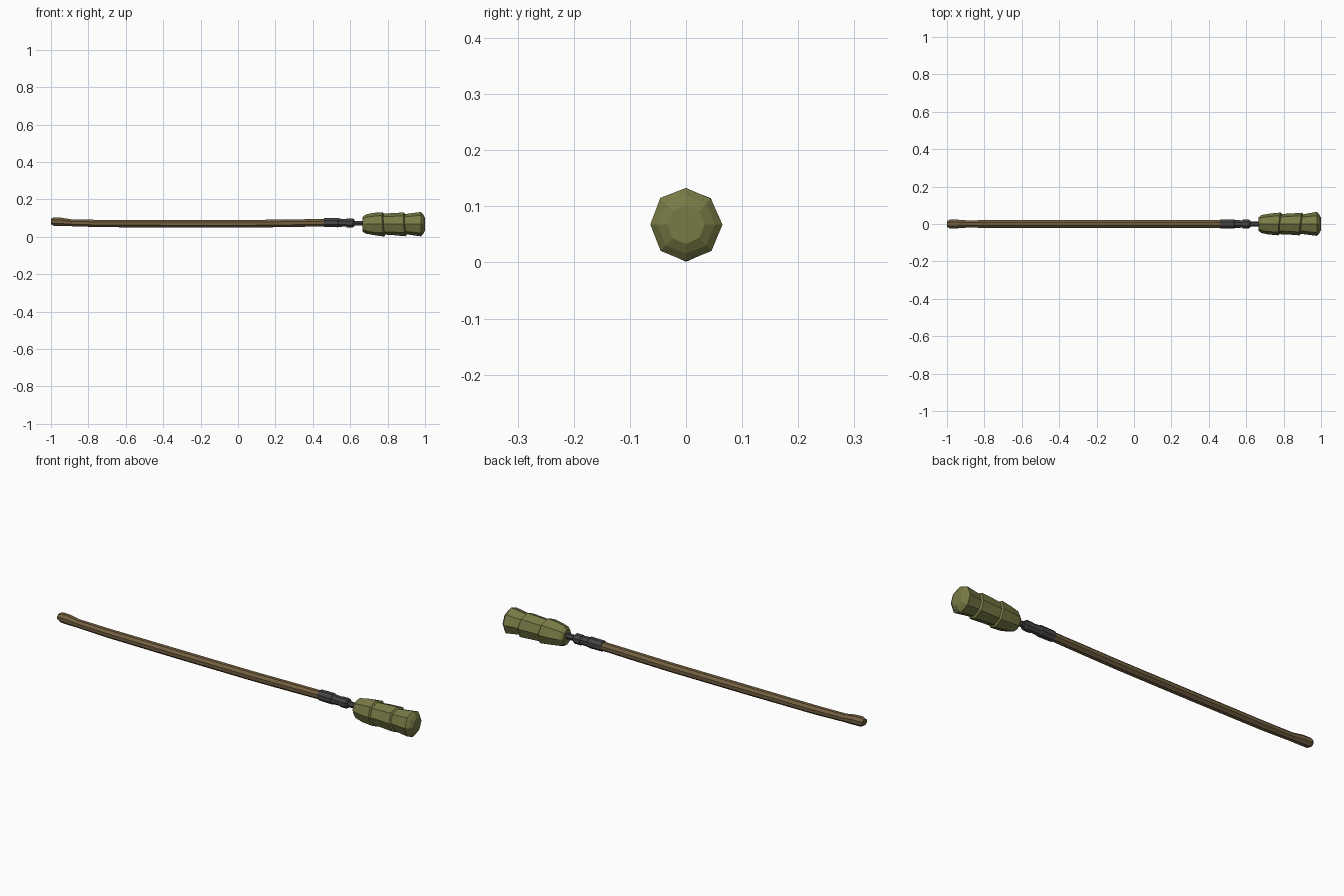
import bpy, bmesh, math, random
from mathutils import Vector

random.seed(4)


def material(name, rgb):
    m = bpy.data.materials.new(name)
    m.diffuse_color = (*rgb, 1)
    return m


wood = material("brown wood", (0.17, 0.115, 0.053))
iron = material("dark iron", (0.062, 0.056, 0.056))
olive = material("olive cloth", (0.19, 0.195, 0.06))


def lathe(name, stations, mat, sides=8, turn=0.0, slant=0.0, jitter=0.0):
    """Faceted tube along x; stations are (x, radius_y, radius_z, centre_z)."""
    bm = bmesh.new()
    rings = []
    for x, ry, rz, cz in stations:
        ring = []
        for i in range(sides):
            a = 2 * math.pi * i / sides + turn
            lean = slant * math.cos(a + 0.6) if 0.7 < x < 0.96 else 0
            k = 1 - jitter * random.random()
            ring.append(bm.verts.new((x + lean, ry * k * math.cos(a),
                                      cz + rz * k * math.sin(a))))
        rings.append(ring)
    for r0, r1 in zip(rings, rings[1:]):
        for i in range(sides):
            j = (i + 1) % sides
            bm.faces.new((r0[i], r0[j], r1[j], r1[i]))
    bm.faces.new(rings[0])
    bm.faces.new(rings[-1])
    bmesh.ops.recalc_face_normals(bm, faces=bm.faces)
    me = bpy.data.meshes.new(name)
    bm.to_mesh(me)
    bm.free()
    me.materials.append(mat)
    ob = bpy.data.objects.new(name, me)
    bpy.context.collection.objects.link(ob)
    return ob


# long, slightly bowed handle with a swollen butt
lathe("shaft", [
    (-1.0, 0.018, 0.016, 0.082), (-0.985, 0.025, 0.024, 0.081),
    (-0.945, 0.025, 0.024, 0.080), (-0.89, 0.021, 0.020, 0.075),
    (-0.73, 0.023, 0.021, 0.071), (-0.35, 0.024, 0.022, 0.070),
    (0.08, 0.024, 0.022, 0.070), (0.30, 0.023, 0.022, 0.073),
    (0.50, 0.022, 0.021, 0.076)], wood, turn=math.pi / 8)

# iron socket, stepped neck ring and pin
lathe("socket", [
    (0.46, 0.026, 0.026, 0.076), (0.535, 0.027, 0.027, 0.076),
    (0.54, 0.023, 0.024, 0.075), (0.585, 0.021, 0.021, 0.075)],
    iron, turn=math.pi / 8)
lathe("neck_ring", [
    (0.58, 0.025, 0.025, 0.074), (0.615, 0.025, 0.025, 0.074),
    (0.622, 0.019, 0.019, 0.074)], iron, turn=math.pi / 8)
lathe("pin", [(0.60, 0.014, 0.014, 0.074), (0.69, 0.014, 0.014, 0.072)],
      iron, sides=6)

# wrapped head in three overlapping tiers
C = 0.0675
lathe("wrapped_head", [
    (0.665, 0.036, 0.038, C), (0.682, 0.050, 0.052, C),
    (0.725, 0.058, 0.061, C), (0.778, 0.063, 0.0665, C),
    (0.784, 0.055, 0.058, C), (0.83, 0.058, 0.061, C),
    (0.892, 0.062, 0.065, C), (0.898, 0.053, 0.056, C),
    (0.978, 0.065, 0.0675, C), (0.99, 0.052, 0.054, C),
    (1.0, 0.034, 0.035, C)], olive, slant=0.008, jitter=0.04)
